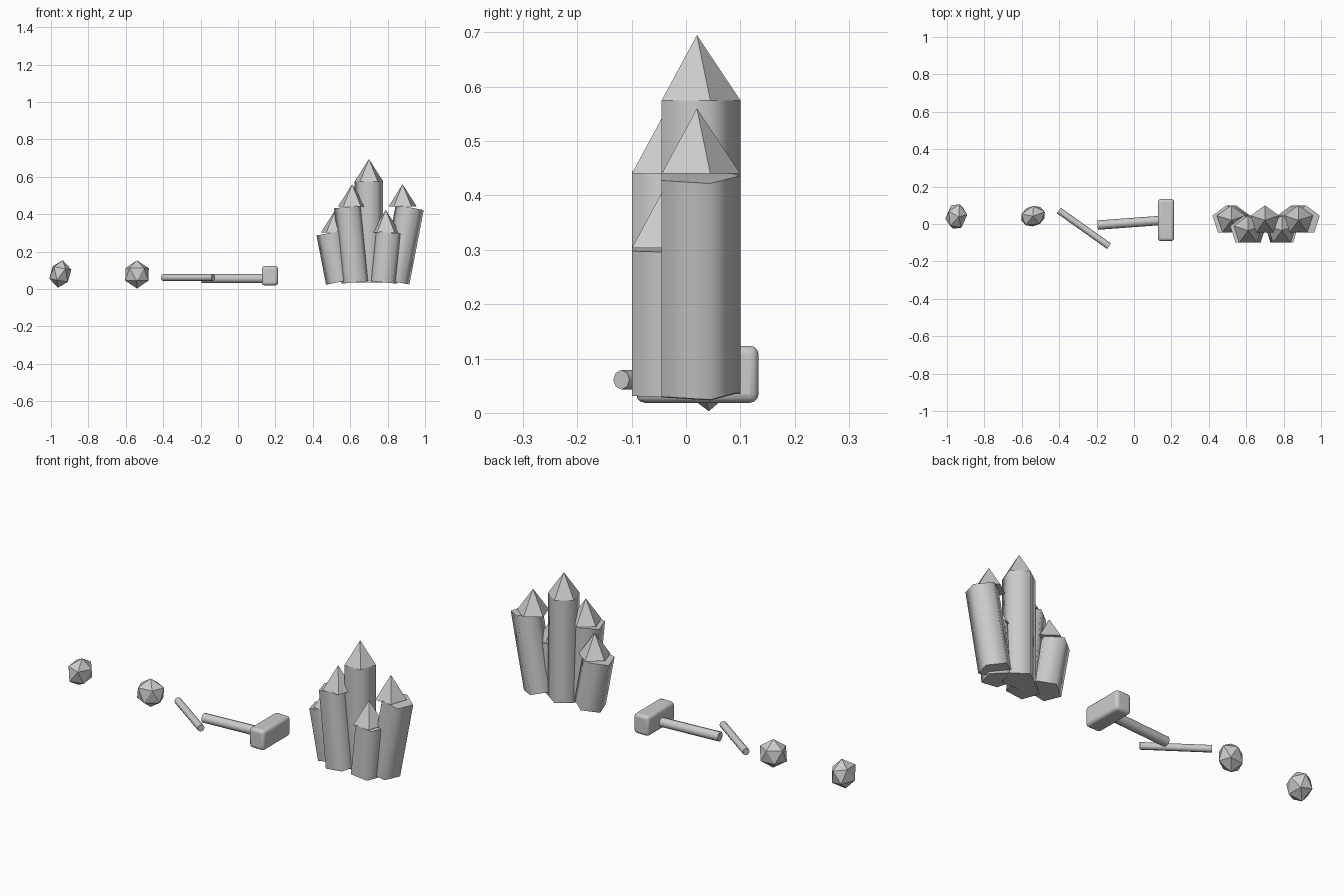
import bpy
import math
from mathutils import Vector

if "Cube" in bpy.data.objects:
    bpy.data.objects.remove(bpy.data.objects["Cube"], do_unlink=True)

grey = bpy.data.materials.new("plain_grey")
grey.use_nodes = True
grey.diffuse_color = (0.6, 0.6, 0.6, 1)
grey.node_tree.nodes["Principled BSDF"].inputs["Base Color"].default_value = (0.6, 0.6, 0.6, 1)


def finish(name, smooth_angle=None):
    """Name and colour the active object, smoothing it below the given angle."""
    obj = bpy.context.object
    obj.name = name
    obj.data.materials.append(grey)
    if smooth_angle:
        bpy.ops.object.shade_smooth_by_angle(angle=math.radians(smooth_angle))
    return obj


def crystal(name, x, y, top, lean):
    """Five-sided leaning shaft with an upright pointed tip."""
    radius, bottom, tip = 0.08, 0.035, 0.12
    bpy.ops.mesh.primitive_cylinder_add(
        vertices=5, radius=radius, depth=top - bottom,
        location=(x, y, (top + bottom) / 2), rotation=(0, lean, 0))
    finish(name + "_shaft", 80)
    bpy.ops.mesh.primitive_cone_add(
        vertices=5, radius1=radius, radius2=0, depth=tip,
        location=(x, y, top + tip / 2))
    finish(name + "_tip")


def rod(name, start, end, radius):
    """Eight-sided smooth rod between two points."""
    start, end = Vector(start), Vector(end)
    axis = end - start
    bpy.ops.mesh.primitive_cylinder_add(
        vertices=8, radius=radius, depth=axis.length, location=(start + end) / 2,
        rotation=axis.to_track_quat('Z', 'Y').to_euler())
    finish(name, 60)


def stone(name, location, rotation):
    """Flat-faced pebble, slightly squashed."""
    bpy.ops.mesh.primitive_ico_sphere_add(
        subdivisions=1, radius=0.075, location=location, rotation=rotation)
    finish(name).scale = (1, 0.8, 1)


# Crystal cluster: three behind, two in front
back, front = 0.02, -0.035
crystal("right_crystal", 0.52, back, 0.303, -0.19)
crystal("front_right_crystal", 0.61, front, 0.44, -0.1)
crystal("centre_crystal", 0.70, back, 0.575, 0)
crystal("front_left_crystal", 0.79, front, 0.303, 0.1)
crystal("left_crystal", 0.88, back, 0.44, 0.19)

# Hammer
bpy.ops.mesh.primitive_cube_add(size=1, location=(0.171, 0.021, 0.071))
head = finish("hammer_head", 40)
head.scale = (0.087, 0.225, 0.105)
bpy.ops.object.transform_apply(location=False, rotation=False, scale=True)
bevel = head.modifiers.new("rounded_edges", 'BEVEL')
bevel.width = 0.016
bevel.segments = 3
rod("hammer_handle", (-0.195, -0.006, 0.056), (0.17, 0.021, 0.056), 0.025)

# Loose stick
rod("stick", (-0.402, 0.072, 0.061), (-0.133, -0.119, 0.061), 0.018)

# Pebbles
stone("near_stone", (-0.54, 0.042, 0.078), (0, 0, 0.35))
stone("far_stone", (-0.95, 0.04, 0.08), (0.18, 0, 1.4))
